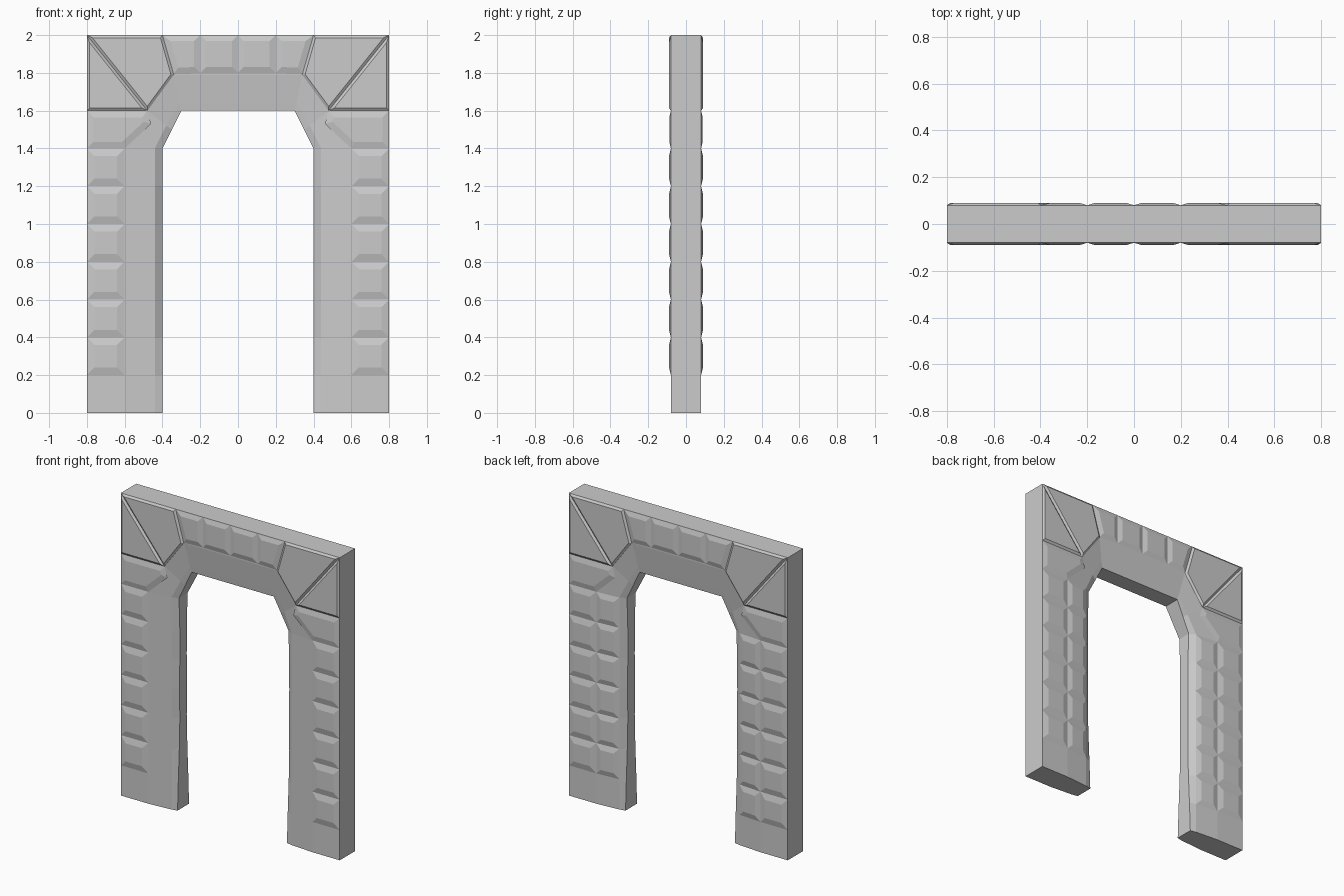
import bpy, bmesh

if "Cube" in bpy.data.objects:
    bpy.data.objects.remove(bpy.data.objects["Cube"])


def finish(name, bm):
    """Store a left half and mirror it over x = 0."""
    me = bpy.data.meshes.new(name)
    bm.to_mesh(me)
    bm.free()
    ob = bpy.data.objects.new(name, me)
    bpy.context.collection.objects.link(ob)
    mod = ob.modifiers.new("mirror", 'MIRROR')
    mod.use_axis = (True, False, False)
    mod.use_clip = True
    mod.merge_threshold = 0.0005
    return ob


def add_block(bm, pts, side, inset, height):
    """Chamfered stone: outline of (x, depth, z) raised on one side of the wall."""
    f = bm.faces.new([bm.verts.new((x, side * d, z)) for x, d, z in pts])
    f.normal_update()
    if f.normal.y * side < 0:
        f.normal_flip()
    f.normal_update()
    bmesh.ops.inset_individual(bm, faces=[f], thickness=inset, depth=height,
                               use_even_offset=True)


def blocks(name, outlines, inset, height, sides=(-1, 1)):
    bm = bmesh.new()
    for pts in outlines:
        for s in sides:
            add_block(bm, pts, s, inset, height)
    return finish(name, bm)


def flat(*xz):
    return [(x, 0.08, z) for x, z in xz]


# Arch body: cross-section stations (outer, middle, rim, inner) from foot to crown
jamb = {0: .06, .2: .052, .4: .042, .6: .036, .8: .040, 1.0: .036, 1.2: .037, 1.4: .045}
stations = [[(-.8, .08, z), (-.6, .08, z), (-.44, .068, z), (-.4, d, z)]
            for z, d in jamb.items()]
stations += [
    [(-.8, .08, 1.6), (-.48, .077, 1.6), (-.38, .058, 1.52), (-.35, .05, 1.5)],
    [(-.8, .08, 2.0), (-.34, .077, 1.79), (-.31, .06, 1.64), (-.3, .055, 1.6)],
    [(0, .08, 2.0), (0, .077, 1.79), (0, .06, 1.64), (0, .055, 1.6)],
]
bm = bmesh.new()
rings = []
for st in stations:
    front = [bm.verts.new((x, -d, z)) for x, d, z in st]
    back = [bm.verts.new((x, d, z)) for x, d, z in reversed(st)]
    rings.append(front + back)
for a, b in zip(rings, rings[1:]):
    for i in range(8):
        j = (i + 1) % 8
        bm.faces.new((a[i], a[j], b[j], b[i]))
bm.faces.new(rings[0][::-1])
bmesh.ops.recalc_face_normals(bm, faces=bm.faces)
# the open end lies on the mirror plane, so check the foot points downwards
bm.faces.ensure_lookup_table()
if bm.faces[-1].normal.z > 0:
    bmesh.ops.reverse_faces(bm, faces=bm.faces)
finish("arch_body", bm)

# Rows of stones on the outer half of each pillar
rows = [round(0.2 * i, 2) for i in range(1, 7)]
blocks("pillar_outer_stones",
       [flat((-.8, z), (-.6, z), (-.6, z + .2), (-.8, z + .2)) for z in rows], .04, .01)

# Second column of stones, on the back only
blocks("pillar_inner_stones",
       [[(-.6, .08, z), (-.44, .068, z), (-.44, .068, z + .2), (-.6, .08, z + .2)]
        for z in rows], .035, .01, sides=(1,))

# Cap stones at the pillar tops
blocks("pillar_cap_stones",
       [flat((-.8, 1.4), (-.6, 1.4), (-.46, 1.53), (-.48, 1.6), (-.8, 1.6))], .035, .008)

# Corner stones split along the diagonal
blocks("corner_stones",
       [flat((-.8, 2), (-.8, 1.6), (-.48, 1.6)),
        flat((-.8, 2), (-.48, 1.6), (-.34, 1.79), (-.4, 2))], .014, .01)

# Lintel stones
blocks("lintel_stones",
       [flat((-.2, 1.8), (0, 1.8), (0, 2), (-.2, 2)),
        flat((-.34, 1.795), (-.2, 1.8), (-.2, 2), (-.4, 2))], .032, .01)
